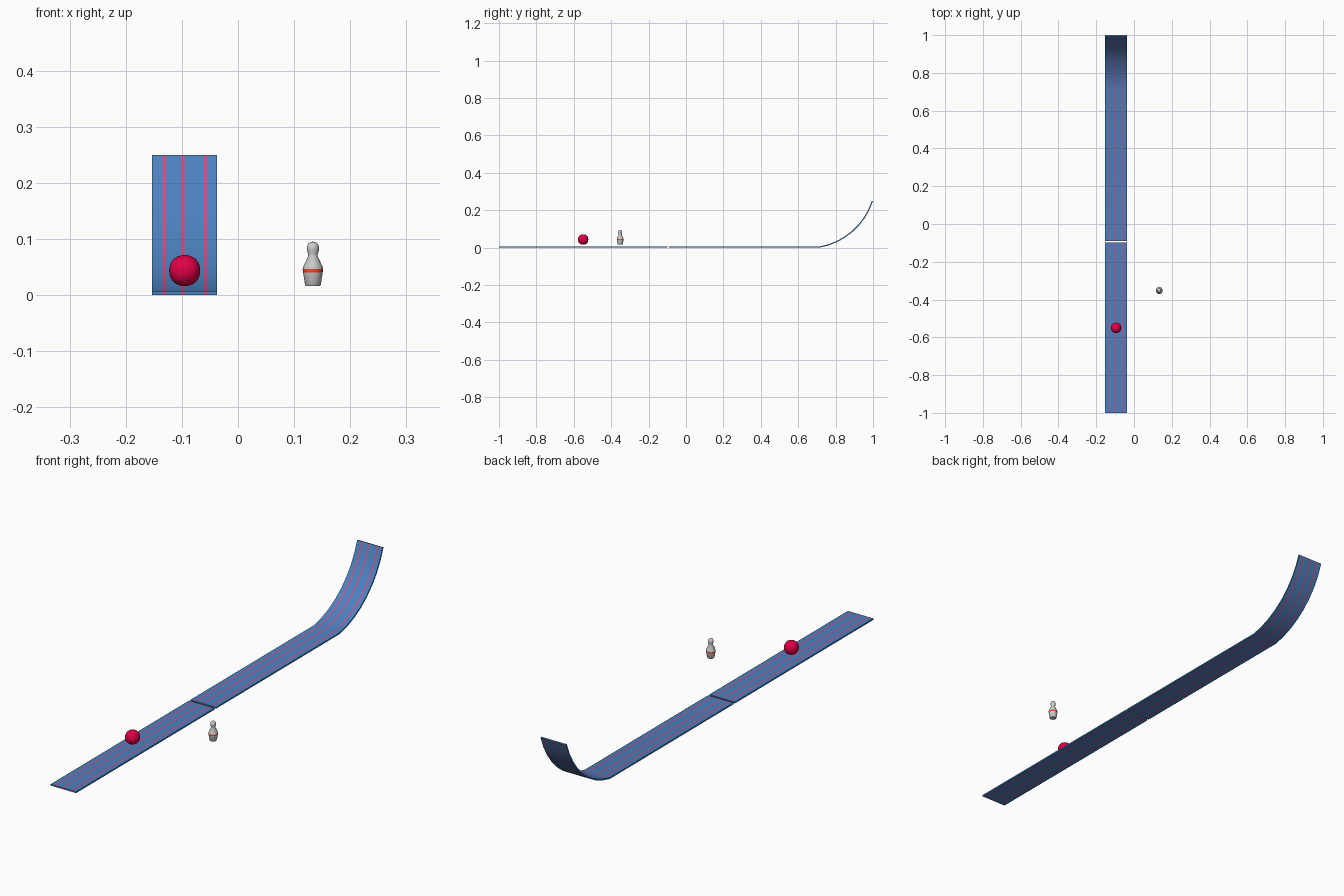
import bpy, bmesh, math

if "Cube" in bpy.data.objects:
    bpy.data.objects.remove(bpy.data.objects["Cube"])

def material(name, col):
    m = bpy.data.materials.new(name)
    m.diffuse_color = (*col, 1)
    m.use_nodes = True
    m.node_tree.nodes["Principled BSDF"].inputs["Base Color"].default_value = m.diffuse_color
    return m

BLUE = material("lane_blue", (0.07, 0.22, 0.52))
PINK = material("stripe_pink", (0.75, 0.06, 0.2))
RED = material("ball_red", (0.75, 0.0, 0.06))
WHITE = material("pin_white", (0.85, 0.84, 0.84))
ORANGE = material("band_red", (0.85, 0.07, 0.01))

def finish(name, bm, mats, angle=35):
    bmesh.ops.recalc_face_normals(bm, faces=bm.faces)
    me = bpy.data.meshes.new(name)
    bm.to_mesh(me)
    bm.free()
    for m in mats:
        me.materials.append(m)
    ob = bpy.data.objects.new(name, me)
    bpy.context.collection.objects.link(ob)
    bpy.context.view_layer.objects.active = ob
    ob.select_set(True)
    bpy.ops.object.shade_smooth_by_angle(angle=math.radians(angle))
    ob.select_set(False)
    return ob

# Lane: a striped strip swept along a side path, then given thickness
T = 0.006
XS = [-0.153, -0.1335, -0.1285, -0.1005, -0.0955, -0.0605, -0.0555, -0.037]

def lane(name, path):
    bm = bmesh.new()
    layers = []
    for side in (0, 1):
        rows = []
        for y, z, a in path:
            oy, oz = -math.sin(a) * T * side, math.cos(a) * T * side
            rows.append([bm.verts.new((x, y + oy, z + oz)) for x in XS])
        layers.append(rows)
        for r0, r1 in zip(rows, rows[1:]):
            for i in range(len(XS) - 1):
                f = bm.faces.new((r0[i], r0[i + 1], r1[i + 1], r1[i]))
                f.material_index = i % 2
    lo, hi = layers
    for k in range(len(path) - 1):
        for i in (0, -1):
            bm.faces.new((lo[k][i], lo[k + 1][i], hi[k + 1][i], hi[k][i]))
    for k in (0, -1):
        for i in range(len(XS) - 1):
            f = bm.faces.new((lo[k][i], lo[k][i + 1], hi[k][i + 1], hi[k][i]))
            f.material_index = i % 2
    return finish(name, bm, [BLUE, PINK])

lane("front_lane", [(-1, 0, 0), (-0.099, 0, 0)])

# Rear lane ends in a rising arc
R, a0, a1, n = 0.367, math.radians(10), math.radians(72), 8
arc = []
for k in range(n + 1):
    a = a0 + (a1 - a0) * k / n
    arc.append((0.714 + R * (math.sin(a) - math.sin(a0)),
                R * (math.cos(a0) - math.cos(a)), a))
lane("rear_lane", [(-0.091, 0, 0)] + arc)

# Ball: smoothed cube sphere
bm = bmesh.new()
bmesh.ops.create_cube(bm, size=2)
ball = finish("ball", bm, [RED], 180)
sub = ball.modifiers.new("round", "SUBSURF")
sub.levels = sub.render_levels = 3
ball.location = (-0.095, -0.55, 0.0435)
bpy.context.view_layer.update()
dg = bpy.context.evaluated_depsgraph_get()
size = max(v.co.x for v in ball.evaluated_get(dg).data.vertices)
ball.scale = [0.0277 / size] * 3

# Pin: lathed profile (radius, height) with a coloured band
PROFILE = [(0, 0.016), (0.0125, 0.016), (0.014, 0.018), (0.0175, 0.0405),
           (0.0183, 0.046), (0.0165, 0.052), (0.0085, 0.069), (0.0085, 0.073),
           (0.0108, 0.080), (0.0108, 0.086), (0.0085, 0.0915),
           (0.0045, 0.0945), (0, 0.095)]
bm = bmesh.new()
SEG = 20
rings = []
for r, z in PROFILE:
    if r == 0:
        rings.append([bm.verts.new((0, 0, z))] * SEG)
    else:
        rings.append([bm.verts.new((r * math.cos(2 * math.pi * i / SEG),
                                    r * math.sin(2 * math.pi * i / SEG), z))
                      for i in range(SEG)])
for k, (p, q) in enumerate(zip(rings, rings[1:])):
    for i in range(SEG):
        j = (i + 1) % SEG
        f = bm.faces.new(list(dict.fromkeys((p[i], p[j], q[j], q[i]))))
        f.material_index = 1 if k == 3 else 0
pin = finish("pin", bm, [WHITE, ORANGE], 50)
pin.location = (0.1335, -0.352, 0)
